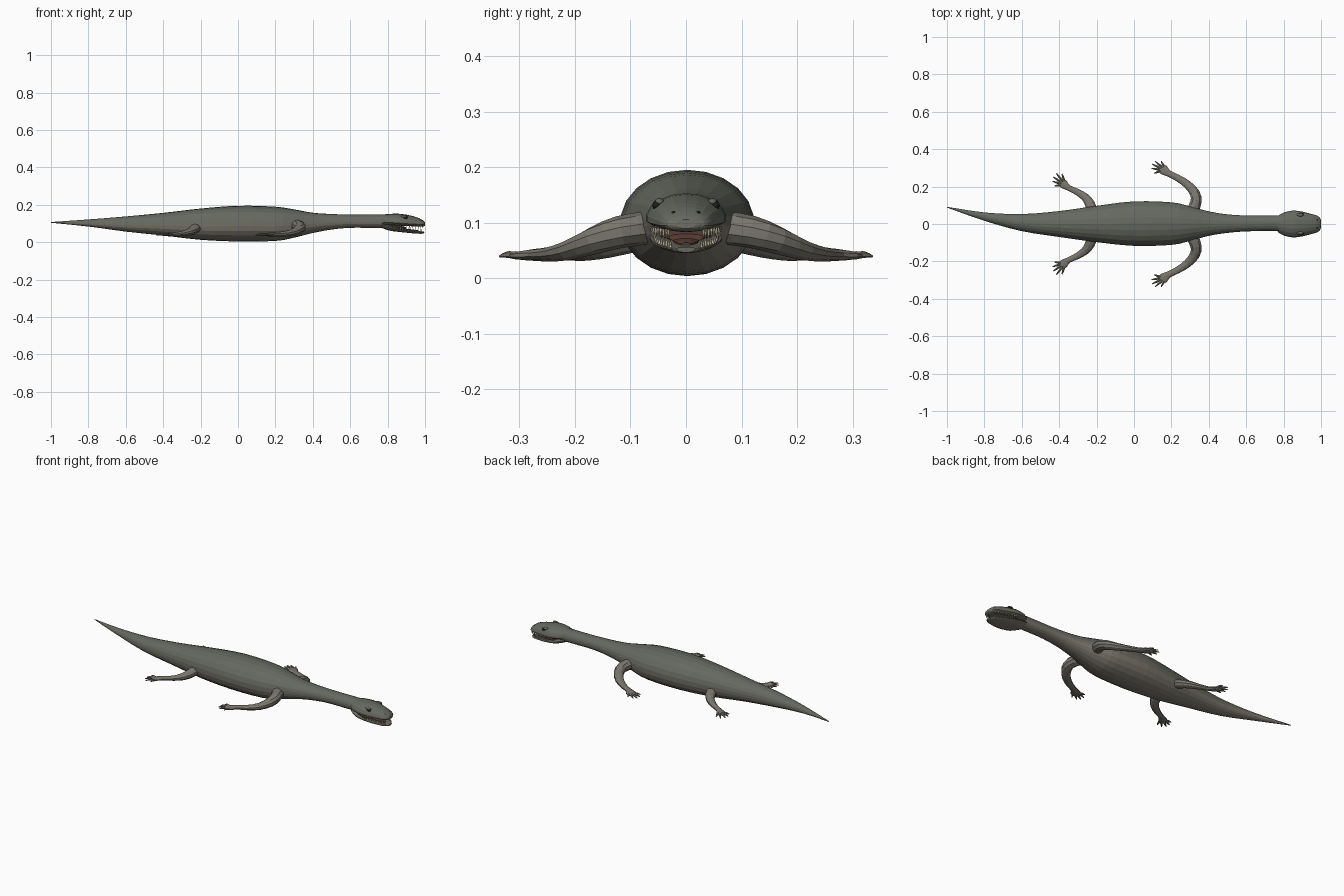
import bpy, bmesh
from math import pi, cos, sin
from mathutils import Vector, Matrix


def material(name, rgb):
    m = bpy.data.materials.new(name)
    m.diffuse_color = (*rgb, 1)
    return m


BACK = material("back skin", (0.13, 0.14, 0.115))
FLANK = material("flank skin", (0.16, 0.16, 0.13))
BELLY = material("belly skin", (0.22, 0.20, 0.165))
LIMB = material("limb skin", (0.19, 0.18, 0.15))
DARK = material("eye dark", (0.012, 0.012, 0.012))
MOUTH = material("mouth lining", (0.13, 0.06, 0.045))
TOOTH = material("tooth ivory", (0.62, 0.56, 0.42))


def finish(name, bm, mats, smooth=False):
    bmesh.ops.recalc_face_normals(bm, faces=bm.faces[:])
    bm.normal_update()
    for f in bm.faces:
        f.smooth = smooth
        if len(mats) == 3:  # back, flank, belly by the facing of each face
            f.material_index = 0 if f.normal.z > 0.3 else 1 if f.normal.z > -0.3 else 2
    me = bpy.data.meshes.new(name)
    bm.to_mesh(me)
    bm.free()
    for m in mats:
        me.materials.append(m)
    ob = bpy.data.objects.new(name, me)
    bpy.context.collection.objects.link(ob)
    return ob


def spline(pts, res):
    """Catmull-Rom through points of any dimension."""
    P = [pts[0]] + list(pts) + [pts[-1]]
    out = []
    for i in range(1, len(P) - 2):
        for k in range(res):
            t = k / res
            out.append([0.5 * (2 * b + (c - a) * t + (2 * a - 5 * b + 4 * c - d) * t * t
                               + (3 * b - a - 3 * c + d) * t ** 3)
                        for a, b, c, d in zip(*P[i - 1:i + 3])])
    out.append(list(pts[-1]))
    return out


def loft(bm, pts, sides, res=1):
    """Tube through (x, y, z, half width, height above, height below)."""
    S = spline(pts, res)
    C = [Vector(s[:3]) for s in S]
    rings = []
    for i, s in enumerate(S):
        t = (C[min(i + 1, len(C) - 1)] - C[max(i - 1, 0)]).normalized()
        side = Vector((0, 0, 1)).cross(t).normalized()
        up = t.cross(side)
        ring = []
        for k in range(sides):
            a = 2 * pi * (k + 0.5) / sides
            h = s[4] if sin(a) > 0 else s[5]
            ring.append(bm.verts.new(C[i] + side * s[3] * cos(a) + up * h * sin(a)))
        rings.append(ring)
    for r0, r1 in zip(rings, rings[1:]):
        for k in range(sides):
            j = (k + 1) % sides
            bm.faces.new((r0[k], r0[j], r1[j], r1[k]))
    bm.faces.new(rings[0])
    bm.faces.new(rings[-1])


def part(name, pts, sides, mats, res=1):
    bm = bmesh.new()
    loft(bm, pts, sides, res)
    return finish(name, bm, mats)


# Body, neck and tail: x, y, half width, top z, bottom z
profile = [(-1, .09, .002, .108, .104), (-.8, .04, .022, .122, .084), (-.6, .008, .046, .138, .057),
           (-.4, 0, .070, .157, .036), (-.2, 0, .098, .180, .013), (0, .002, .12, .195, .004),
           (.2, .002, .115, .190, .007), (.3, .002, .093, .176, .025), (.4, .002, .066, .158, .050),
           (.5, .002, .050, .151, .068), (.6, .003, .043, .148, .077), (.7, .004, .042, .148, .077),
           (.79, .004, .043, .148, .077)]
part("body", [(x, y, (a + b) / 2, w, (a - b) / 2, (a - b) / 2) for x, y, w, a, b in profile],
     22, [BACK, FLANK, BELLY], 3)

# Skull and lower jaw: flattened lofts
part("skull", [(.77, 0, .112, .044, .036, .022), (.80, 0, .11, .062, .041, .022),
               (.85, 0, .106, .073, .047, .018), (.90, 0, .102, .067, .045, .015),
               (.95, 0, .099, .054, .036, .015), (.98, 0, .097, .045, .025, .014),
               (.994, 0, .097, .034, .016, .012), (1.0, 0, .097, .018, .009, .008)],
     18, [BACK, FLANK, FLANK], 2)
part("lower_jaw", [(.77, 0, .092, .042, .012, .015), (.81, 0, .080, .062, .012, .018),
                   (.86, 0, .071, .066, .006, .016), (.91, 0, .063, .058, .003, .013),
                   (.95, 0, .058, .046, .003, .012), (.98, 0, .055, .035, .003, .010),
                   (.996, 0, .053, .017, .003, .007)], 16, [FLANK, FLANK, BELLY], 2)
part("mouth_interior", [(.79, 0, .087, .045, .014, .014), (.86, 0, .081, .055, .010, .012),
                        (.90, 0, .074, .032, .006, .010)], 12, [MOUTH])
part("tongue", [(.86, 0, .069, .028, .006, .004), (.93, 0, .064, .022, .005, .004),
                (.965, 0, .061, .009, .003, .003)], 8, [MOUTH], 2)

# Teeth: rows of small cones on both jaws
bm = bmesh.new()


def teeth(edge, count, length, down):
    for i, p in enumerate(spline(edge, count)):
        for s in (1, -1):
            m = Matrix.Translation((p[0], s * p[1], p[2]))
            if down:
                m = m @ Matrix.Rotation(pi, 4, 'X')
            l = length * (1.25 if i % 3 == 1 else 1)
            bmesh.ops.create_cone(bm, cap_ends=True, segments=6, radius1=.0036, radius2=.0004,
                                  depth=l, matrix=m @ Matrix.Translation((0, 0, l / 2 - .003)))


teeth([(.86, .062, .091), (.90, .058, .089), (.95, .046, .086), (.986, .032, .085)], 3, .016, True)
teeth([(.868, .057, .071), (.91, .052, .065), (.95, .040, .060), (.982, .028, .057)], 3, .016, False)
finish("teeth", bm, [TOOTH])

# Eyes, brows and nostrils
for s, side in ((1, "left"), (-1, "right")):
    for name, pos, r, mat in (("eye", (.895, s * .053, .131), (.011, .008, .008), DARK),
                              ("brow", (.888, s * .048, .137), (.018, .009, .007), BACK),
                              ("nostril", (.977, s * .022, .117), (.006, .005, .004), DARK)):
        bm = bmesh.new()
        bmesh.ops.create_uvsphere(bm, u_segments=12, v_segments=8, radius=1,
                                  matrix=Matrix.Translation(pos) @ Matrix.Diagonal((*r, 1)))
        finish(f"{name}_{side}", bm, [mat], True)


# Legs: x, y, z, half width, half thickness; each ends in a splayed five-toed foot
def leg(name, pts, wrist, tips, s):
    bm = bmesh.new()
    loft(bm, [(x, s * y, z, w, h, h) for x, y, z, w, h in pts], 10, 2)
    base = Vector(wrist)
    for i, tip in enumerate(tips):
        a, b = base, Vector((*tip, .039))
        across = Vector((.707, .707, 0)) * (i - 2) * .007
        a = a + across
        mid = a.lerp(b, .55) + Vector((0, 0, .003))
        loft(bm, [(a.x, s * a.y, a.z, .007, .007, .007), (mid.x, s * mid.y, mid.z, .0065, .006, .006),
                  (b.x, s * b.y, b.z, .0025, .002, .002)], 6, 2)
    finish(name, bm, [LIMB])


front = [(.315, .075, .090, .034, .030), (.332, .12, .083, .031, .029), (.325, .165, .068, .028, .025),
         (.285, .212, .050, .023, .018), (.23, .248, .043, .019, .013), (.185, .27, .042, .018, .011),
         (.16, .288, .041, .028, .009), (.14, .303, .040, .024, .006)]
rear = [(-.225, .070, .078, .030, .026), (-.235, .105, .068, .028, .024), (-.26, .142, .055, .023, .019),
        (-.305, .172, .045, .018, .013), (-.35, .193, .041, .016, .010), (-.375, .212, .040, .025, .008),
        (-.395, .230, .039, .021, .006)]
for s, side in ((1, "left"), (-1, "right")):
    leg("front_leg_" + side, front, (.153, .293, .040),
        [(.108, .272), (.094, .298), (.096, .321), (.113, .335), (.145, .336)], s)
    leg("rear_leg_" + side, rear, (-.382, .219, .039),
        [(-.425, .203), (-.435, .228), (-.433, .252), (-.416, .271), (-.385, .268)], s)
